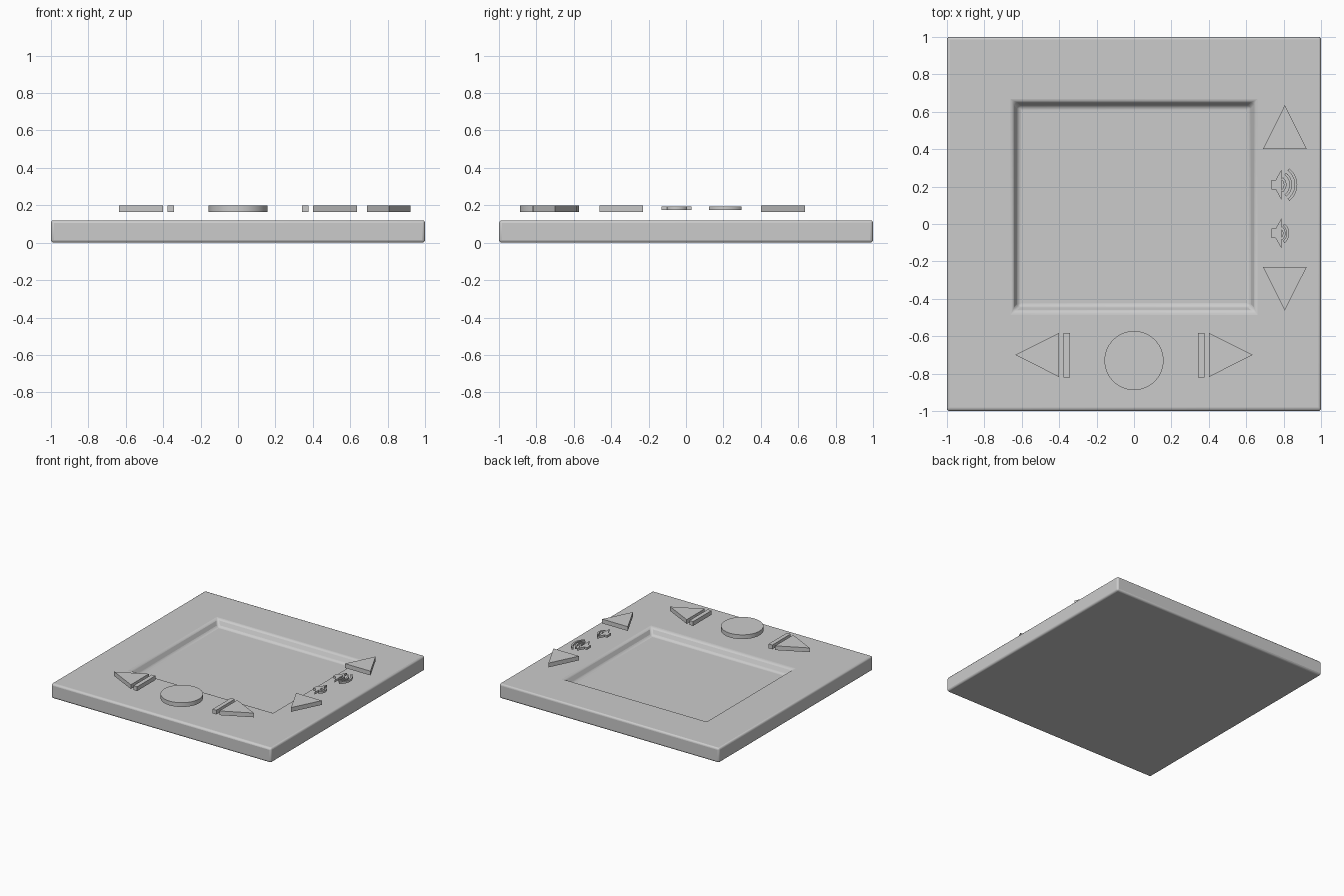
import bpy, bmesh
from math import sin, cos, pi, radians

if "Cube" in bpy.data.objects:
    bpy.data.objects.remove(bpy.data.objects["Cube"])


def finish(name, bm, bevel=0.0, segments=2, smooth=True):
    bmesh.ops.recalc_face_normals(bm, faces=bm.faces)
    me = bpy.data.meshes.new(name)
    bm.to_mesh(me)
    bm.free()
    ob = bpy.data.objects.new(name, me)
    bpy.context.collection.objects.link(ob)
    if bevel:
        mod = ob.modifiers.new("Bevel", 'BEVEL')
        mod.width = bevel
        mod.segments = segments
        mod.limit_method = 'ANGLE'
        mod.angle_limit = radians(30)
    if smooth:
        bpy.ops.object.select_all(action='DESELECT')
        ob.select_set(True)
        bpy.context.view_layer.objects.active = ob
        bpy.ops.object.shade_smooth_by_angle(angle=radians(35))
    return ob


def prism(name, outlines, z0, z1):
    """Extrude one or more closed outlines from z0 up to z1."""
    bm = bmesh.new()
    for pts in outlines:
        low = [bm.verts.new((x, y, z0)) for x, y in pts]
        top = [bm.verts.new((x, y, z1)) for x, y in pts]
        n = len(pts)
        bm.faces.new(low[::-1])
        bm.faces.new(top)
        for i in range(n):
            j = (i + 1) % n
            bm.faces.new((low[i], low[j], top[j], top[i]))
    return finish(name, bm)


def arc(cx, cy, r, a0, a1, n):
    return [(cx + r * cos(a0 + (a1 - a0) * i / n),
             cy + r * sin(a0 + (a1 - a0) * i / n)) for i in range(n + 1)]


# Body: slab with a sunken screen, as nested rectangles (x0, x1, y0, y1, z)
bm = bmesh.new()
rings = []
for x0, x1, y0, y1, z in [(-1, 1, -1, 1, 0), (-1, 1, -1, 1, 0.12),
                          (-0.648, 0.648, -0.468, 0.657, 0.12),
                          (-0.618, 0.618, -0.438, 0.627, 0.065)]:
    rings.append([bm.verts.new(p) for p in
                  ((x0, y0, z), (x1, y0, z), (x1, y1, z), (x0, y1, z))])
for a, b in zip(rings, rings[1:]):
    for i in range(4):
        j = (i + 1) % 4
        bm.faces.new((a[i], a[j], b[j], b[i]))
bm.faces.new(rings[0][::-1])
bm.faces.new(rings[-1])
finish("body_panel", bm, 0.015, 3)

# Round main button
B0, B1 = 0.165, 0.2
prism("round_button", [arc(0, -0.73, 0.158, 0, 2 * pi, 48)[:-1]], B0, B1)

# Skip buttons, mirrored left and right
for side, s in (("left", -1), ("right", 1)):
    prism(side + "_arrow", [[(s * 0.635, -0.70), (s * 0.402, -0.583),
                             (s * 0.402, -0.817)]], B0, B1)
    prism(side + "_bar", [[(s * 0.343, -0.582), (s * 0.377, -0.582),
                           (s * 0.377, -0.82), (s * 0.343, -0.82)]], B0, B1)

# Volume arrows
for name, base, tip in (("up", 0.402, 0.635), ("down", -0.23, -0.463)):
    prism("volume_" + name + "_arrow",
          [[(0.69, base), (0.923, base), (0.806, tip)]], B0, B1)


# Speaker icons with sound waves
def speaker(name, cy, waves):
    body = [(0.735, cy - 0.025), (0.757, cy - 0.025), (0.788, cy - 0.08),
            (0.788, cy + 0.08), (0.757, cy + 0.025), (0.735, cy + 0.025)]
    prism(name + "_speaker", [body], 0.175, 0.193)
    a = radians(53)
    bands = [arc(0.765, cy, r, -a, a, 12) + arc(0.765, cy, r - 0.014, a, -a, 12)
             for r in waves]
    prism(name + "_sound_waves", bands, 0.175, 0.193)


speaker("loud", 0.21, (0.05, 0.08, 0.108))
speaker("quiet", -0.05, (0.045, 0.065))
